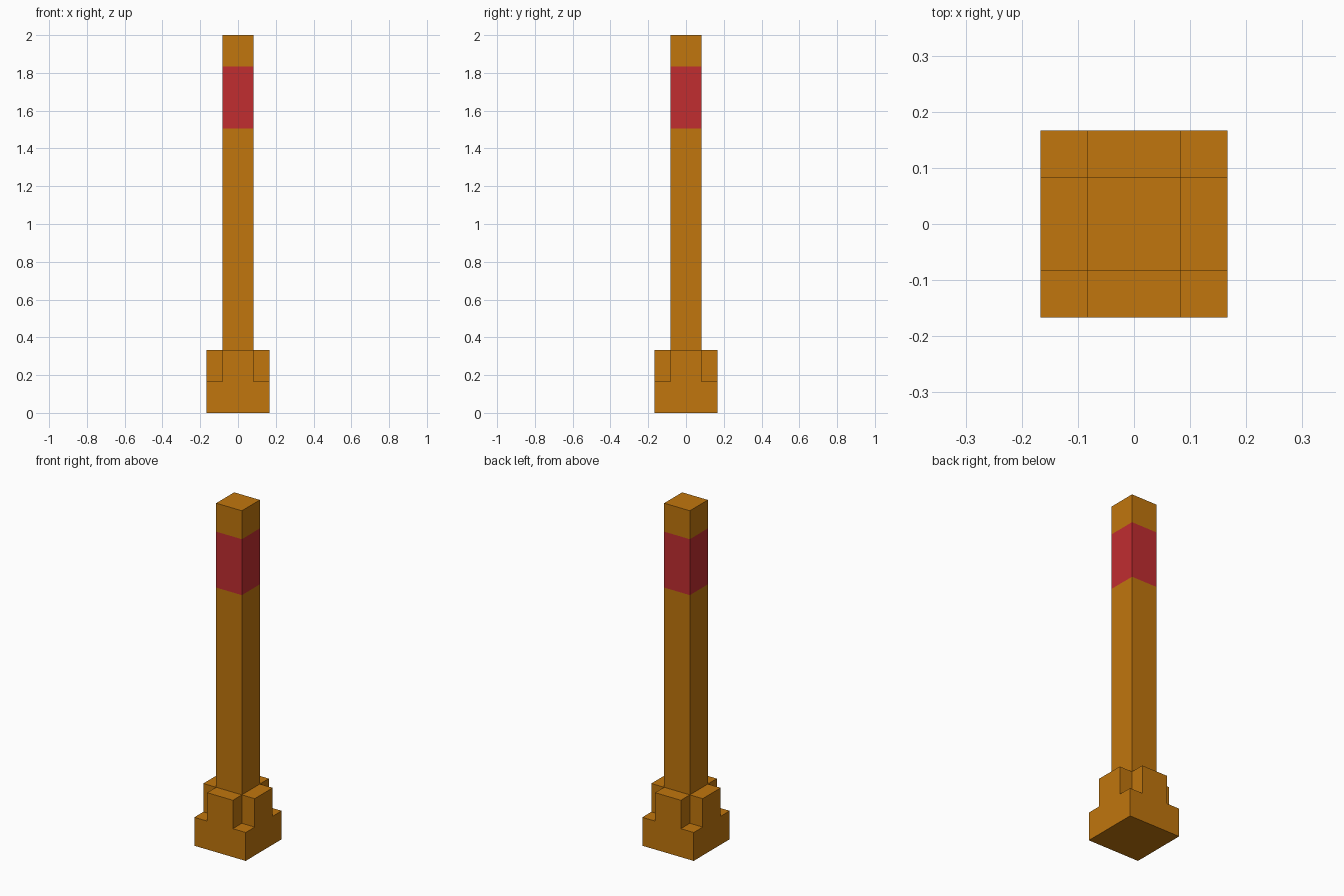
import bpy
import bmesh
import math
from mathutils import Matrix

cube = bpy.data.objects.get("Cube")
if cube:
    bpy.data.objects.remove(cube, do_unlink=True)

U = 1 / 6           # post width, all parts follow this unit
BAND = (1.505, 1.833)


def make_material(name, color):
    mat = bpy.data.materials.new(name)
    mat.use_nodes = True
    mat.diffuse_color = color
    mat.node_tree.nodes["Principled BSDF"].inputs["Base Color"].default_value = color
    return mat


ochre = make_material("ochre_wood", (0.533, 0.181, 0.004, 1))
red = make_material("red_paint", (0.533, 0.026, 0.030, 1))


def add_object(name, bm, mats):
    bmesh.ops.recalc_face_normals(bm, faces=bm.faces)
    mesh = bpy.data.meshes.new(name)
    bm.to_mesh(mesh)
    bm.free()
    for m in mats:
        mesh.materials.append(m)
    obj = bpy.data.objects.new(name, mesh)
    bpy.context.collection.objects.link(obj)
    return obj


def box(name, size, center, mats, turn=0.0):
    bm = bmesh.new()
    bmesh.ops.create_cube(bm, size=1)
    bmesh.ops.scale(bm, vec=size, verts=bm.verts)
    bmesh.ops.translate(bm, vec=center, verts=bm.verts)
    bmesh.ops.rotate(bm, cent=(0, 0, 0), matrix=Matrix.Rotation(turn, 3, "Z"), verts=bm.verts)
    return add_object(name, bm, mats)


# Square foot
box("base_block", (2 * U, 2 * U, U), (0, 0, U / 2), [ochre])

# Four braces around the foot of the post, forming a cross
for i, side in enumerate(("left", "back", "right", "front")):
    box(side + "_brace", (U / 2, U, U), (0.75 * U, 0, 1.5 * U), [ochre], i * math.pi / 2)

# Tall post, cut at the band edges so the band can be coloured by height
bm = bmesh.new()
bmesh.ops.create_cube(bm, size=1)
bmesh.ops.scale(bm, vec=(U, U, 2 - U), verts=bm.verts)
bmesh.ops.translate(bm, vec=(0, 0, 1 + U / 2), verts=bm.verts)
for z in BAND:
    bmesh.ops.bisect_plane(bm, geom=bm.verts[:] + bm.edges[:] + bm.faces[:],
                           plane_co=(0, 0, z), plane_no=(0, 0, 1))
for f in bm.faces:
    f.material_index = int(BAND[0] < f.calc_center_median().z < BAND[1])
add_object("post", bm, [ochre, red])
